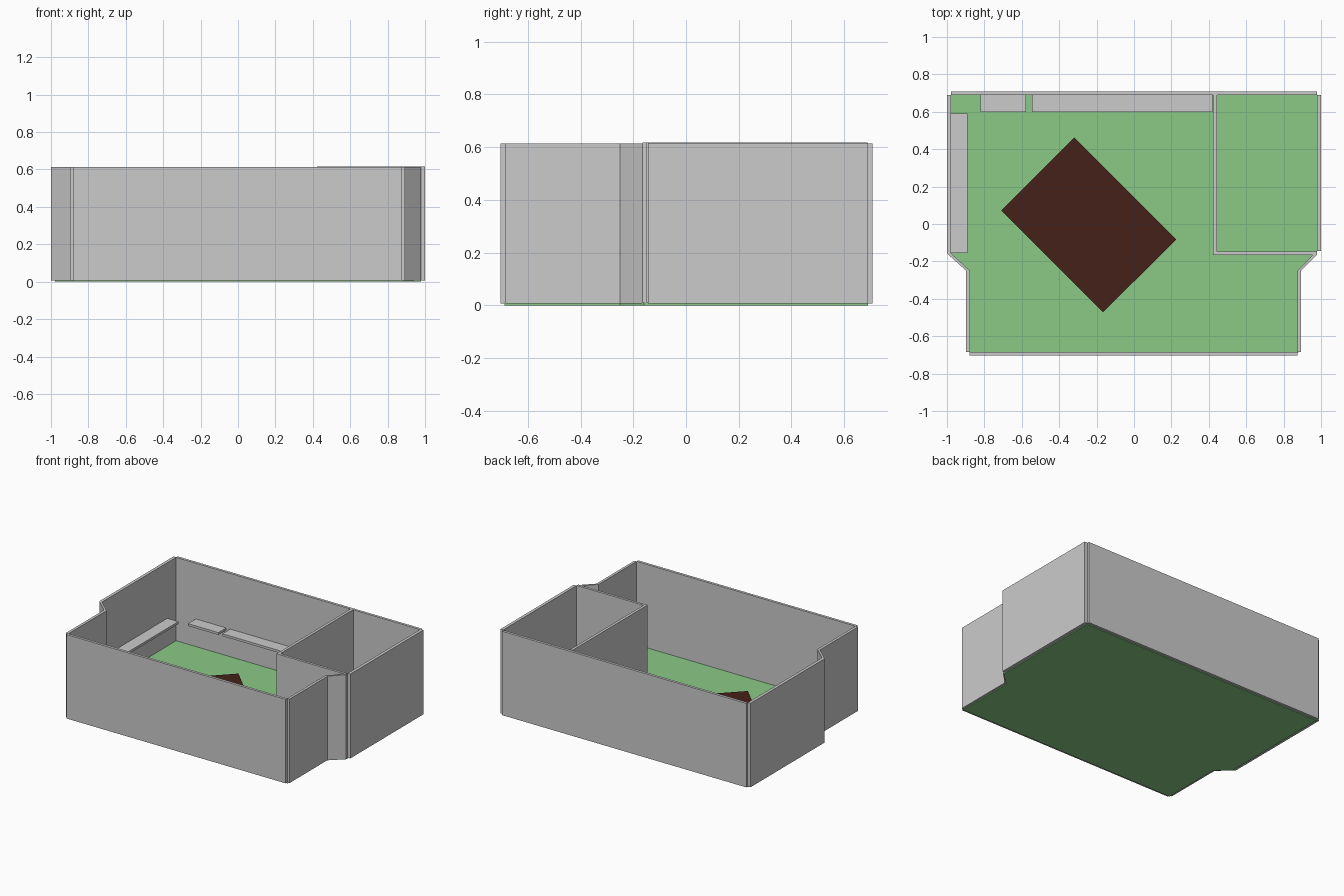
import bpy, bmesh

if "Cube" in bpy.data.objects:
    bpy.data.objects.remove(bpy.data.objects["Cube"])


def material(name, color):
    m = bpy.data.materials.new(name)
    m.diffuse_color = color
    m.use_nodes = True
    m.node_tree.nodes["Principled BSDF"].inputs["Base Color"].default_value = m.diffuse_color
    return m


def prism(name, outline, z0, z1, mat=None):
    """Extrude a plan outline from z0 to z1."""
    bm = bmesh.new()
    face = bm.faces.new([bm.verts.new((x, y, z0)) for x, y in outline])
    ext = bmesh.ops.extrude_face_region(bm, geom=[face])
    verts = [v for v in ext["geom"] if isinstance(v, bmesh.types.BMVert)]
    bmesh.ops.translate(bm, verts=verts, vec=(0, 0, z1 - z0))
    bmesh.ops.recalc_face_normals(bm, faces=bm.faces)
    mesh = bpy.data.meshes.new(name)
    bm.to_mesh(mesh)
    bm.free()
    ob = bpy.data.objects.new(name, mesh)
    bpy.context.collection.objects.link(ob)
    if mat:
        mesh.materials.append(mat)
    return ob


def box(name, x0, x1, y0, y1, z0, z1):
    return prism(name, [(x0, y0), (x1, y0), (x1, y1), (x0, y1)], z0, z1)


green = material("floor_green", (0.26, 0.59, 0.24, 1))
brown = material("rug_brown", (0.06, 0.015, 0.01, 1))

# Floor slab: symmetric outline with a narrower front bay
half = [(0.88, -0.688), (0.88, -0.25), (0.978, -0.16), (0.978, 0.69)]
prism("floor", half + [(-x, y) for x, y in reversed(half)], 0.0, 0.01, green)

# Outer walls, butted with open corners
Z0, Z1 = 0.006, 0.613
box("back_wall", -0.978, 0.978, 0.689, 0.708, Z0, Z1)
box("front_wall", -0.88, 0.875, -0.704, -0.685, Z0, Z1)
box("left_wall", -1.0, -0.978, -0.157, 0.691, Z0, Z1)
box("right_wall", 0.978, 1.0, -0.145, 0.691, Z0, Z1 + 0.003)
box("left_bay_wall", -0.897, -0.877, -0.685, -0.25, Z0, Z1)
box("right_bay_wall", 0.874, 0.893, -0.685, -0.25, Z0, Z1)
prism("left_angled_wall", [(-0.897, -0.25), (-0.877, -0.25),
                           (-0.978, -0.157), (-1.0, -0.157)], Z0, Z1)
prism("right_angled_wall", [(0.874, -0.25), (0.893, -0.25),
                            (0.978, -0.165), (0.957, -0.165)], Z0, Z1)

# Partition walls of the side room
box("partition_long", 0.423, 0.443, -0.165, 0.689, 0.01, 0.617)
box("partition_short", 0.443, 0.978, -0.165, -0.147, 0.01, 0.617)

# Floating shelves
for name, x0, x1, y0, y1 in [
    ("small_shelf", -0.82, -0.577, 0.60, 0.689),
    ("long_shelf", -0.545, 0.42, 0.60, 0.689),
    ("left_shelf", -0.978, -0.89, -0.154, 0.59),
]:
    box(name, x0, x1, y0, y1, 0.193, 0.21)

# Rug set diagonally on the floor
prism("rug", [(-0.32, 0.462), (-0.71, 0.073), (-0.165, -0.472), (0.225, -0.083)],
      0.01, 0.035, brown)
